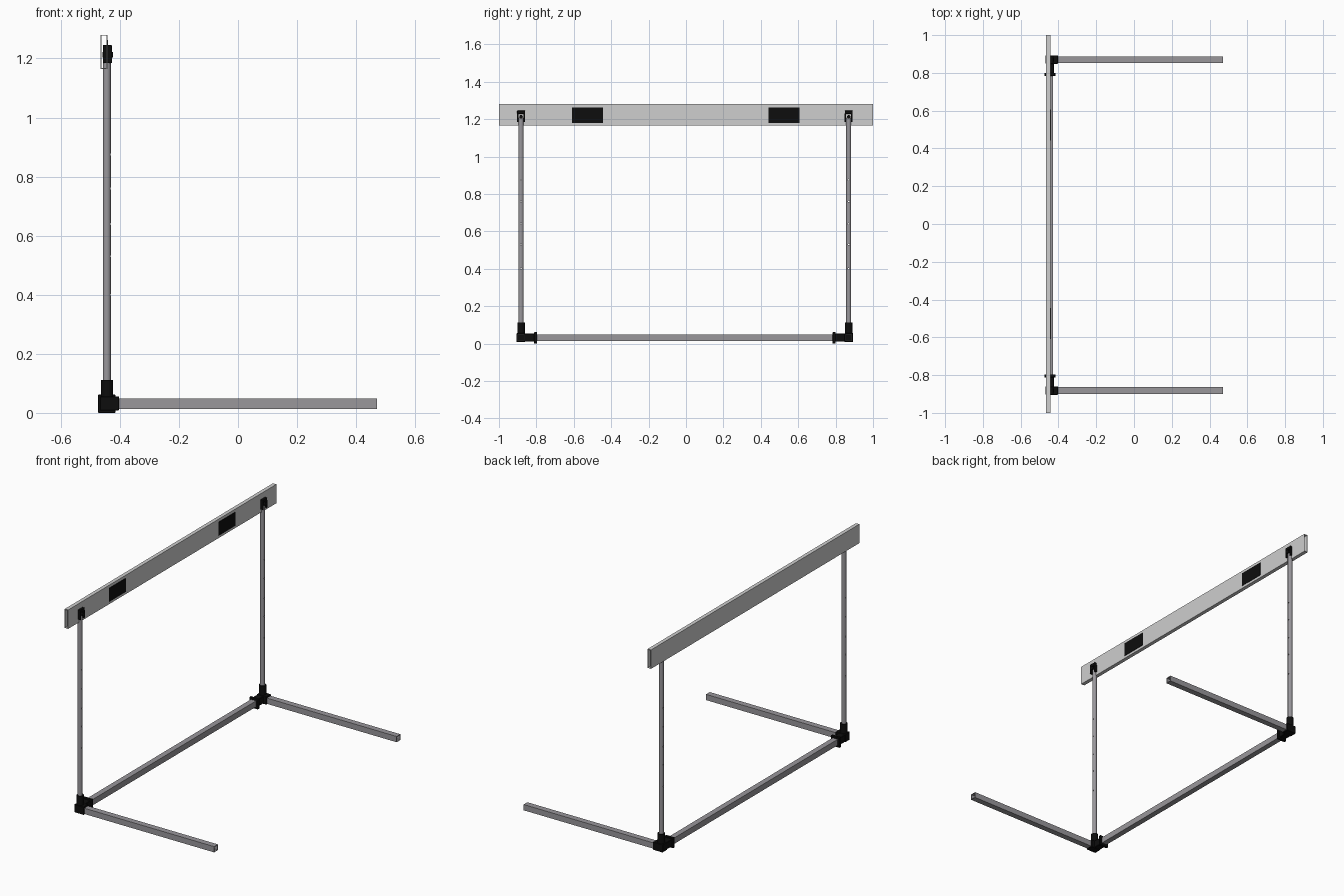
import bpy, bmesh, math
from mathutils import Matrix, Vector

cube = bpy.data.objects.get("Cube")
if cube:
    bpy.data.objects.remove(cube, do_unlink=True)


def material(name, color):
    m = bpy.data.materials.new(name)
    m.use_nodes = True
    m.diffuse_color = (*color, 1)
    m.node_tree.nodes["Principled BSDF"].inputs["Base Color"].default_value = (*color, 1)
    return m


BOARD = material("light grey", (0.62, 0.62, 0.62))
METAL = material("mid grey", (0.32, 0.31, 0.33))
BLACK = material("black", (0.004, 0.004, 0.004))


def finish(name, bm, mat):
    bmesh.ops.recalc_face_normals(bm, faces=bm.faces)
    mesh = bpy.data.meshes.new(name)
    bm.to_mesh(mesh)
    bm.free()
    mesh.materials.append(mat)
    ob = bpy.data.objects.new(name, mesh)
    bpy.context.collection.objects.link(ob)
    return ob


def box(name, lo, hi, mat, bevel=0):
    lo, hi = Vector(lo), Vector(hi)
    bm = bmesh.new()
    bmesh.ops.create_cube(bm, size=1)
    for v in bm.verts:
        v.co = (lo + hi) / 2 + v.co * (hi - lo)
    if bevel:
        bmesh.ops.bevel(bm, geom=bm.edges[:], offset=bevel, segments=1, affect='EDGES')
    return finish(name, bm, mat)


def tube(name, axis, outer, wall, start, end, mat):
    """Open tube: sweeps an outline of (u, v) points along an axis, with an inner wall."""
    cu = sum(p[0] for p in outer) / len(outer)
    cv = sum(p[1] for p in outer) / len(outer)

    def inset(p):
        if len(outer) == 4:
            return (p[0] - math.copysign(wall, p[0] - cu), p[1] - math.copysign(wall, p[1] - cv))
        d = Vector((p[0] - cu, p[1] - cv))
        d *= 1 - wall / d.length
        return (cu + d.x, cv + d.y)

    def place(p, t):
        return {'x': (t, *p), 'y': (p[0], t, p[1]), 'z': (*p, t)}[axis]

    inner = [inset(p) for p in outer]
    bm = bmesh.new()
    rings = [[bm.verts.new(place(p, t)) for p in loop]
             for loop, t in ((outer, start), (outer, end), (inner, end), (inner, start))]
    n = len(outer)
    for r in range(4):
        a, b = rings[r], rings[(r + 1) % 4]
        for i in range(n):
            j = (i + 1) % n
            bm.faces.new((a[i], a[j], b[j], b[i]))
    return finish(name, bm, mat)


def rect(u0, u1, v0, v1):
    return [(u0, v0), (u1, v0), (u1, v1), (u0, v1)]


def circle(u, v, r, n=24):
    return [(u + r * math.cos(2 * math.pi * i / n), v + r * math.sin(2 * math.pi * i / n))
            for i in range(n)]


def rod_x(name, x0, x1, y, z, r, mat, n=16):
    bm = bmesh.new()
    turn = Matrix.Translation(((x0 + x1) / 2, y, z)) @ Matrix.Rotation(math.pi / 2, 4, 'Y')
    bmesh.ops.create_cone(bm, cap_ends=True, segments=n, radius1=r, radius2=r,
                          depth=x1 - x0, matrix=turn)
    return finish(name, bm, mat)


def smooth(ob):
    bpy.ops.object.select_all(action='DESELECT')
    ob.select_set(True)
    bpy.context.view_layer.objects.active = ob
    bpy.ops.object.shade_smooth_by_angle(angle=math.radians(35))


PX = -0.444          # upright centre line
BX0, BX1 = -0.465, -0.442   # board back and front

# Hollow top board and its dark patches
tube("top_board", 'y', rect(BX0, BX1, 1.165, 1.28), 0.003, -1, 1, BOARD)
for side, y in (("right", -0.527), ("left", 0.524)):
    box(f"{side}_patch", (BX1 - 0.001, y - 0.082, 1.18), (BX1 + 0.002, y + 0.082, 1.263), BLACK)

# Base rail between the corner joints
tube("base_rail", 'y', rect(PX - 0.018, PX + 0.016, 0.014, 0.05), 0.003, -0.86, 0.85, METAL)

for side, y, inward in (("right", -0.882, 1), ("left", 0.87, -1)):
    # Floor leg
    tube(f"{side}_leg", 'x', rect(y - 0.018, y + 0.018, 0.013, 0.048), 0.003, -0.42, 0.47, METAL)

    # Round upright with adjustment holes
    post = tube(f"{side}_upright", 'z', circle(PX, y, 0.0135), 0.003, 0.05, 1.205, METAL)
    for z in (0.4, 0.53, 0.64, 0.76, 0.875):
        cutter = rod_x("hole_cutter", PX - 0.05, PX + 0.05, y, z, 0.004, METAL, 12)
        cutter.hide_render = True
        bpy.context.view_layer.objects.active = post
        mod = post.modifiers.new("hole", 'BOOLEAN')
        mod.object, mod.operation, mod.solver = cutter, 'DIFFERENCE', 'EXACT'
        bpy.ops.object.modifier_apply(modifier=mod.name)
        bpy.data.objects.remove(cutter, do_unlink=True)
    smooth(post)

    # Corner joint: core, leg socket, rail socket with collar, upright socket
    def span(a, b):
        return sorted((y + inward * a, y + inward * b))

    a, b = span(-0.023, 0.022)
    box(f"{side}_joint_core", (-0.468, a, 0.008), (-0.403, b, 0.056), BLACK, 0.002)
    a, b = span(0, 0.085)
    box(f"{side}_rail_socket", (-0.466, a, 0.01), (-0.424, b, 0.054), BLACK, 0.002)
    a, b = span(0.07, 0.086)
    box(f"{side}_rail_collar", (-0.474, a, 0), (-0.415, b, 0.062), BLACK, 0.002)
    smooth(tube(f"{side}_upright_socket", 'z', circle(PX + 0.001, y, 0.02), 0.006, 0.04, 0.112, BLACK))

    # Clip that holds the board: cap, two cheeks and a locking knob
    box(f"{side}_clip_cap", (-0.457, y - 0.021, 1.228), (-0.427, y + 0.021, 1.245), BLACK, 0.001)
    for s in (-1, 1):
        c = y + s * 0.0175
        box(f"{side}_clip_cheek", (-0.457, c - 0.004, 1.185), (-0.427, c + 0.004, 1.23), BLACK)
    smooth(rod_x(f"{side}_clip_knob", -0.458, -0.423, y, 1.213, 0.0095, BLACK))
